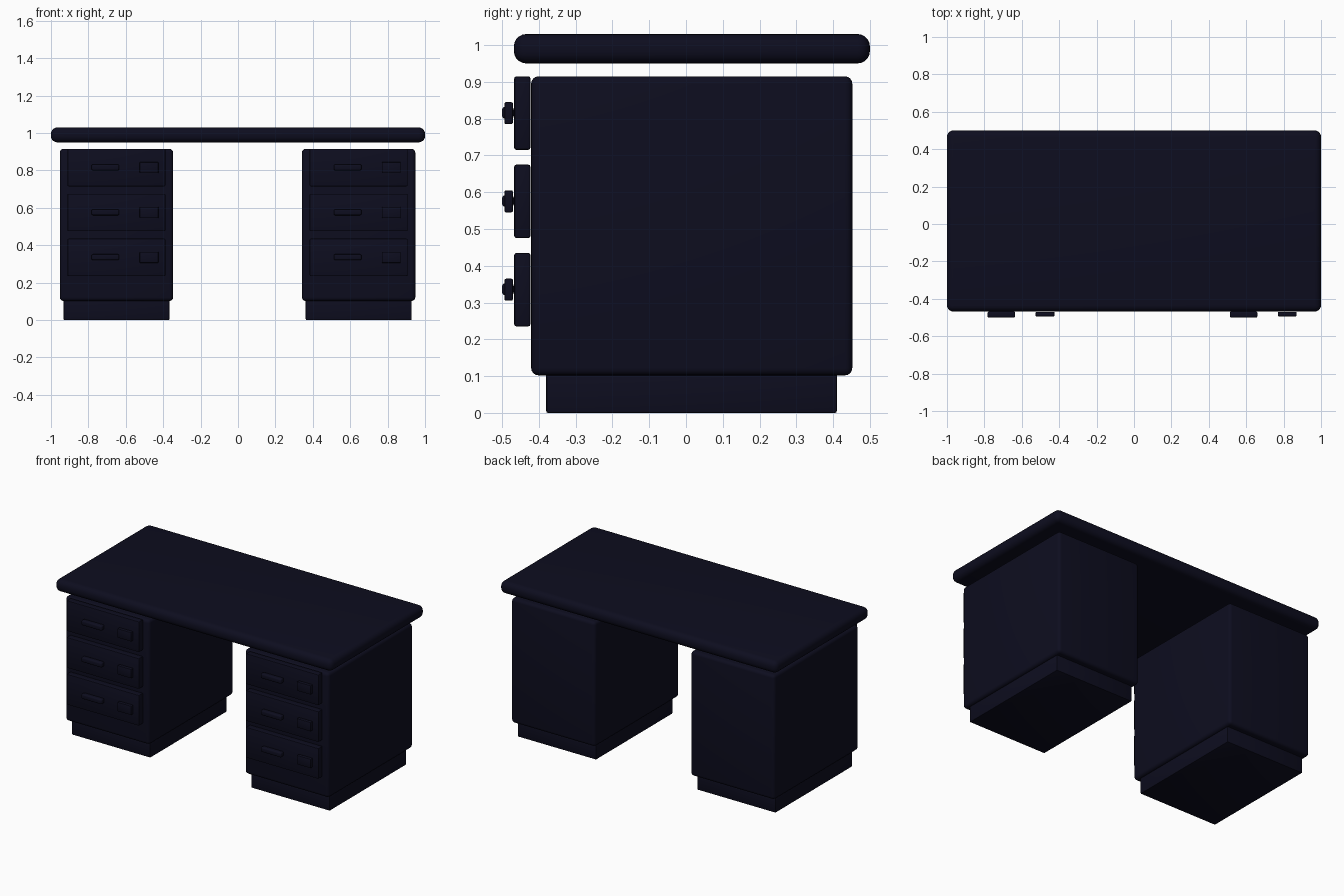
import bpy

cube = bpy.data.objects.get("Cube")
if cube:
    bpy.data.objects.remove(cube, do_unlink=True)

# Single dark navy finish
navy = bpy.data.materials.new("dark_navy")
navy.use_nodes = True
colour = (0.004, 0.004, 0.0135, 1)
navy.diffuse_color = colour
navy.node_tree.nodes["Principled BSDF"].inputs["Base Color"].default_value = colour


def box(name, x, y, z, radius, segments=3):
    """Rounded box given its (min, max) extent on each axis."""
    spans = (x, y, z)
    bpy.ops.mesh.primitive_cube_add(size=1, location=[(a + b) / 2 for a, b in spans])
    ob = bpy.context.object
    ob.name = ob.data.name = name
    ob.scale = [b - a for a, b in spans]
    bpy.ops.object.transform_apply(location=False, rotation=False, scale=True)
    bevel = ob.modifiers.new("rounded_edges", 'BEVEL')
    bevel.width = radius
    bevel.segments = segments
    bpy.ops.object.modifier_apply(modifier=bevel.name)
    ob.data.materials.append(navy)
    bpy.ops.object.shade_smooth_by_angle()
    return ob


# Table top
box("desk_top", (-1, 1), (-0.468, 0.5), (0.95, 1.03), 0.034, 5)

# Two identical drawer pedestals
for side, cx in (("right", -0.65), ("left", 0.645)):
    box(side + "_plinth", (cx - 0.283, cx + 0.283), (-0.38, 0.41), (0, 0.12), 0.005, 2)
    box(side + "_pedestal", (cx - 0.303, cx + 0.303), (-0.421, 0.452), (0.102, 0.915), 0.02, 4)

    # Drawers with a pull and a label holder each
    for level, cz in (("lower", 0.335), ("middle", 0.575), ("upper", 0.815)):
        prefix = side + "_" + level
        box(prefix + "_drawer", (cx - 0.262, cx + 0.262), (-0.467, -0.423),
            (cz - 0.1, cz + 0.1), 0.006, 2)
        box(prefix + "_handle", (cx - 0.133, cx + 0.015), (-0.5, -0.468),
            (cz - 0.015, cz + 0.017), 0.008)
        box(prefix + "_label_holder", (cx + 0.124, cx + 0.225), (-0.494, -0.47),
            (cz - 0.03, cz + 0.03), 0.005, 2)
